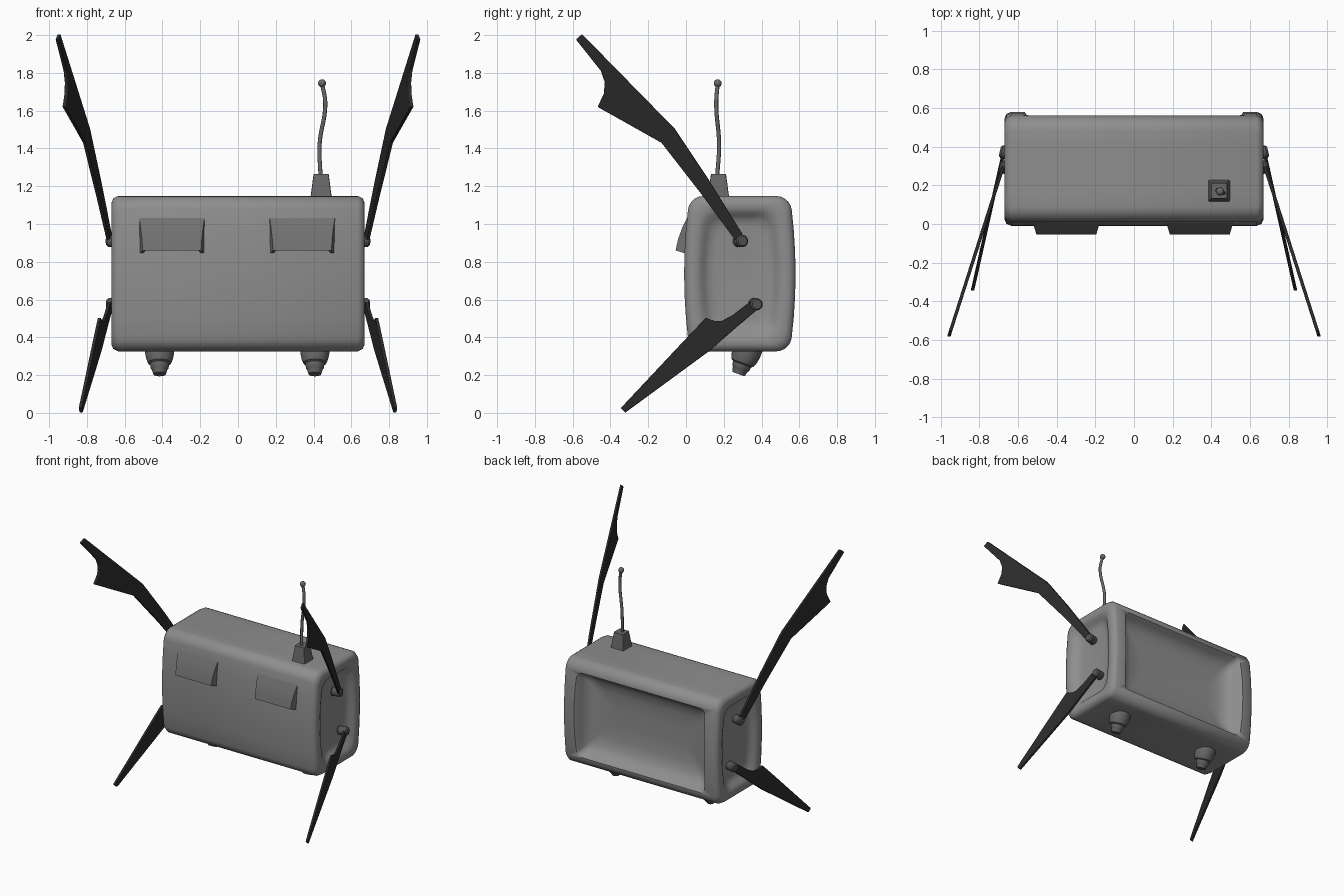
import bpy, bmesh, math
from mathutils import Matrix, Vector

if "Cube" in bpy.data.objects:
    bpy.data.objects.remove(bpy.data.objects["Cube"], do_unlink=True)


def material(name, v):
    m = bpy.data.materials.new(name)
    m.use_nodes = True
    m.diffuse_color = (v, v, v, 1)
    node = m.node_tree.nodes["Principled BSDF"]
    node.inputs["Base Color"].default_value = (v, v, v, 1)
    node.inputs["Roughness"].default_value = 0.6
    return m


BODY = material("body grey", 0.27)
LID = material("lid grey", 0.165)
METAL = material("dark metal grey", 0.14)
HUB = material("pivot grey", 0.09)
LIMB = material("charcoal", 0.025)


def activate(ob):
    bpy.ops.object.select_all(action="DESELECT")
    ob.select_set(True)
    bpy.context.view_layer.objects.active = ob


def smooth(ob, angle=35):
    activate(ob)
    bpy.ops.object.shade_smooth_by_angle(angle=math.radians(angle))


def loft(name, rings, mat):
    """Skin a list of equal-length point rings and cap both ends."""
    bm = bmesh.new()
    loops = [[bm.verts.new(p) for p in ring] for ring in rings]
    n = len(loops[0])
    for a, b in zip(loops, loops[1:]):
        for i in range(n):
            j = (i + 1) % n
            bm.faces.new((a[i], a[j], b[j], b[i]))
    bm.faces.new(loops[0])
    bm.faces.new(loops[-1])
    bmesh.ops.recalc_face_normals(bm, faces=bm.faces)
    me = bpy.data.meshes.new(name)
    bm.to_mesh(me)
    bm.free()
    ob = bpy.data.objects.new(name, me)
    bpy.context.collection.objects.link(ob)
    me.materials.append(mat)
    return ob


def rounded(hw, hh, r, bulge=0.0, arc=5, seg=6):
    """Rounded rectangle whose left and right sides may bow outwards."""
    corners = []
    for k, (sx, sy) in enumerate([(1, 1), (-1, 1), (-1, -1), (1, -1)]):
        angles = [math.pi / 2 * (k + i / arc) for i in range(arc + 1)]
        corners.append([Vector((sx * (hw - r) + r * math.cos(a),
                                sy * (hh - r) + r * math.sin(a))) for a in angles])
    pts = []
    for k, c in enumerate(corners):
        start, end = c[-1], corners[(k + 1) % 4][0]
        pts += c + [start.lerp(end, i / seg) for i in range(1, seg)]
    return [(u * (1 + bulge / hw * (1 - (v / hh) ** 2)), v) for u, v in pts]


def circle(r, z, n=20):
    return [(r * math.cos(2 * math.pi * i / n), r * math.sin(2 * math.pi * i / n), z)
            for i in range(n)]


def prism(name, outline, x_of_y, half_of_y, mat):
    """Extrude a side outline (y, z) across x; centre and half width follow y."""
    rings = [[(x_of_y(y) + side * half_of_y(y), y, z) for y, z in outline]
             for side in (-1, 1)]
    return loft(name, rings, mat)


# Body shell: bowed rounded box with a dished panel in each end
CY, CZ = 0.285, 0.737
end = [(0.16, 0.62), (0.13, 0.625), (0.105, 0.642), (0.088, 0.66), (0.065, 0.67),
       (0.035, 0.67), (0.012, 0.66), (0.0, 0.635)]
stations = [(i, -x) for i, x in end] + [(i, x) for i, x in reversed(end)]
body = loft("body", [[(x, CY + u, CZ + v)
                      for u, v in rounded(0.265 - i, 0.411 - i, 0.07, 0.03)]
                     for i, x in stations], BODY)

# Hollow back: shallow smooth dish cut out of the shell
bowl = [(0.64, 0.60, 0.37), (0.575, 0.563, 0.342), (0.555, 0.548, 0.327),
        (0.52, 0.535, 0.313), (0.49, 0.515, 0.29), (0.465, 0.48, 0.25),
        (0.45, 0.42, 0.18), (0.445, 0.33, 0.08)]
cutter = loft("back_cutter", [[(u, y, CZ + v) for u, v in rounded(w, h, 0.04)]
                              for y, w, h in bowl], BODY)
cutter.hide_render = True
cut = body.modifiers.new("back_hollow", "BOOLEAN")
cut.operation = "DIFFERENCE"
cut.solver = "EXACT"
cut.object = cutter
activate(body)
bpy.ops.object.modifier_apply(modifier=cut.name)
bpy.data.objects.remove(cutter, do_unlink=True)
smooth(body, 50)

# Hooded lids on the front, narrowing away from the body
front = [(0.01, 1.04), (-0.02, 0.98), (-0.042, 0.92), (-0.055, 0.86)]
hood = front + [(-0.04, 0.862), (-0.025, 0.92), (0.02, 1.0)]
cheek = front + [(0.0, 0.843), (0.02, 0.85)]
for side, label in ((-1, "right"), (1, "left")):
    cx = side * 0.345 - 0.005
    smooth(prism(label + "_lid", hood, lambda y: cx, lambda y: 0.171 + 0.3 * y, LID))
    for edge in (-1, 1):
        prism(label + "_lid_cheek", cheek, lambda y: cx + edge * (0.163 + 0.3 * y),
              lambda y: 0.008, LID)

# Antenna: tapered square base, bent rod, ball tip
AX, AY = 0.44, 0.172
loft("antenna_base", [[(AX + u, AY + v, z) for u, v in rounded(w, w, 0.006, arc=2, seg=1)]
                      for w, z in ((0.057, 1.135), (0.04, 1.265))], METAL)
curve = bpy.data.curves.new("antenna_rod", "CURVE")
curve.dimensions = "3D"
curve.bevel_depth = 0.011
curve.bevel_resolution = 3
curve.use_fill_caps = True
path = [(0.437, 0.165, 1.25), (0.432, 0.175, 1.42), (0.462, 0.16, 1.64), (0.445, 0.168, 1.745)]
spline = curve.splines.new("BEZIER")
spline.bezier_points.add(len(path) - 1)
for point, co in zip(spline.bezier_points, path):
    point.co = co
    point.handle_left_type = point.handle_right_type = "AUTO"
curve.materials.append(METAL)
rod = bpy.data.objects.new("antenna_rod", curve)
bpy.context.collection.objects.link(rod)
activate(rod)
bpy.ops.object.convert(target="MESH")
bpy.ops.mesh.primitive_uv_sphere_add(segments=16, ring_count=10, radius=0.021, location=path[-1])
tip = bpy.context.object
tip.name = "antenna_tip"
tip.data.materials.append(METAL)
smooth(tip, 60)

# Stepped nozzles tilted under the body
steps = [(0.079, 0.04), (0.077, -0.02), (0.07, -0.055), (0.062, -0.075), (0.051, -0.082),
         (0.047, -0.105), (0.042, -0.11), (0.034, -0.138)]
for x, label in ((-0.415, "right"), (0.407, "left")):
    nozzle = loft(label + "_nozzle", [circle(r, z) for r, z in steps], METAL)
    nozzle.data.transform(Matrix.Translation((x, 0.325, 0.335))
                          @ Matrix.Rotation(math.radians(-20), 4, "X"))
    smooth(nozzle)

# Blade limbs and their short tilted pivots, on both ends
upper = [(0.3, 0.945), (0.12, 1.235), (-0.06, 1.505), (-0.55, 2.005), (-0.583, 1.977),
         (-0.45, 1.81), (-0.43, 1.75), (-0.435, 1.69), (-0.468, 1.62),
         (-0.13, 1.43), (0.08, 1.16), (0.26, 0.915)]
lower = [(0.34, 0.59), (0.25, 0.52), (0.19, 0.487), (0.15, 0.487), (0.105, 0.503),
         (0.02, 0.415), (-0.345, 0.026), (-0.322, 0.001), (0.12, 0.325),
         (0.275, 0.46), (0.37, 0.54)]
limbs = [("arm", upper, 0.295, 0.91, 0.677, 0.32), ("leg", lower, 0.372, 0.575, 0.674, 0.225)]
for s, label in ((-1, "right"), (1, "left")):
    for part, outline, py, pz, px, slope in limbs:
        blade = prism(label + "_" + part, outline,
                      lambda y: s * (px + (py - y) * slope), lambda y: 0.009, LIMB)
        bevel = blade.modifiers.new("soft_edges", "BEVEL")
        bevel.width = 0.004
        bevel.segments = 2
        pivot = loft(label + "_" + part + "_pivot",
                     [circle(r, z) for r, z in ((0.025, -0.06), (0.033, -0.05),
                                                (0.033, 0.008), (0.025, 0.018))], HUB)
        pivot.data.transform(Matrix.Translation((s * 0.676, py, pz))
                             @ Matrix.Rotation(s * math.atan(slope), 4, "Z")
                             @ Matrix.Rotation(s * math.pi / 2, 4, "Y"))
        smooth(pivot)
